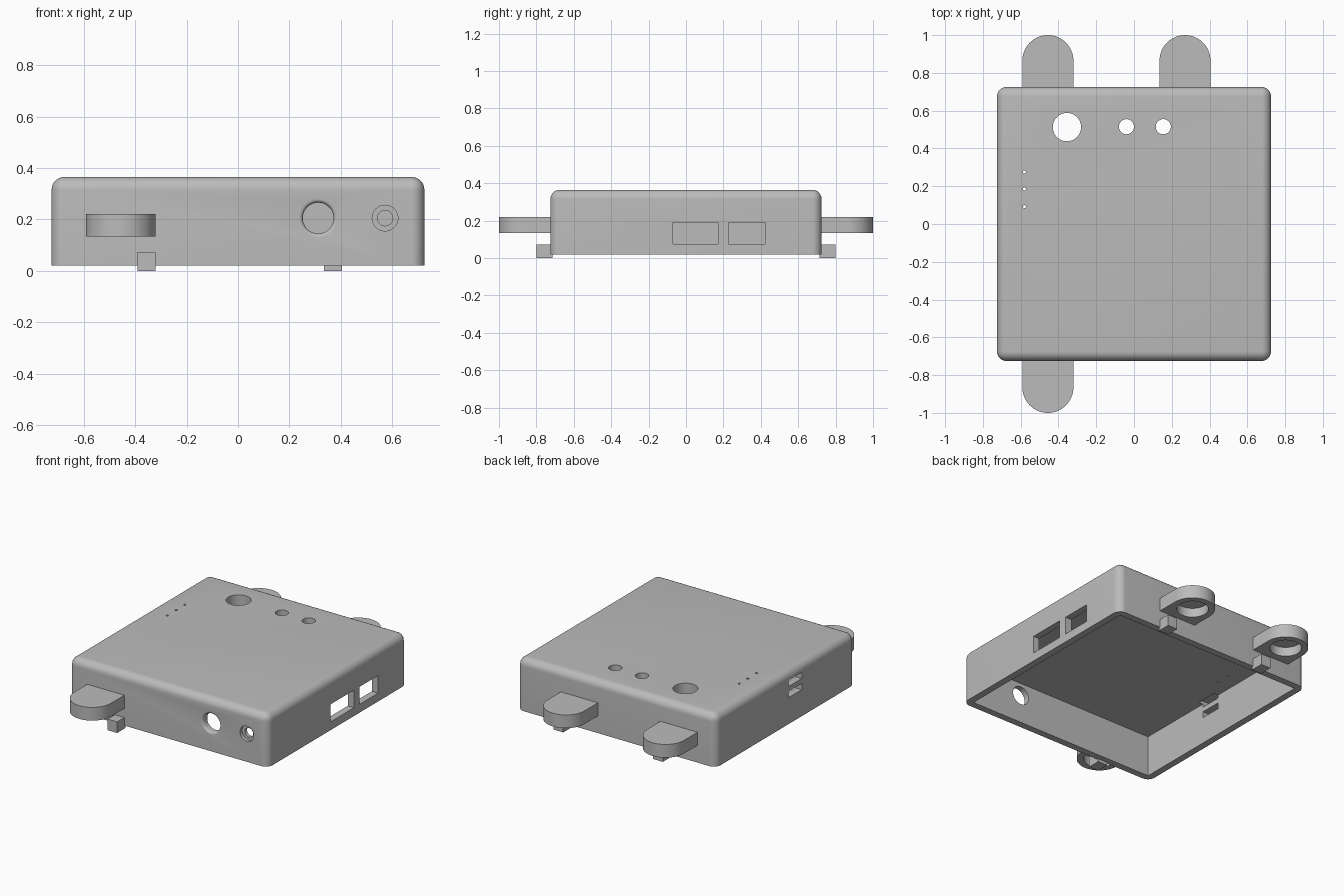
import bpy, bmesh, math
from mathutils import Matrix, Vector

cube = bpy.data.objects.get("Cube")
if cube:
    bpy.data.objects.remove(cube, do_unlink=True)

grey = bpy.data.materials.new("light grey plastic")
grey.use_nodes = True
colour = (0.5, 0.5, 0.5, 1)
grey.diffuse_color = colour
grey.node_tree.nodes["Principled BSDF"].inputs["Base Color"].default_value = colour


def finish(name, bm):
    bmesh.ops.recalc_face_normals(bm, faces=bm.faces)
    mesh = bpy.data.meshes.new(name)
    bm.to_mesh(mesh)
    bm.free()
    mesh.materials.append(grey)
    obj = bpy.data.objects.new(name, mesh)
    bpy.context.collection.objects.link(obj)
    return obj


def activate(obj):
    bpy.ops.object.select_all(action='DESELECT')
    obj.select_set(True)
    bpy.context.view_layer.objects.active = obj


def box(name, low, high):
    bm = bmesh.new()
    bmesh.ops.create_cube(bm, size=1)
    for v in bm.verts:
        v.co = [l + (h - l) * (c + 0.5) for l, h, c in zip(low, high, v.co)]
    return finish(name, bm)


def lathe(name, profile, place, axis, sides=48):
    """Solid of revolution: profile is (distance along axis, radius)."""
    bm = bmesh.new()
    turn = Vector((0, 0, 1)).rotation_difference(Vector(axis)).to_matrix()
    rings = []
    for h, r in profile:
        rings.append([bm.verts.new(Vector(place) + turn @ Vector(
            (r * math.cos(math.tau * i / sides), r * math.sin(math.tau * i / sides), h)))
            for i in range(sides)])
    for a, b in zip(rings, rings[1:]):
        for i in range(sides):
            j = (i + 1) % sides
            bm.faces.new((a[i], a[j], b[j], b[i]))
    bm.faces.new(rings[0])
    bm.faces.new(rings[-1])
    return finish(name, bm)


def cut(obj, cutter):
    mod = obj.modifiers.new("cut", 'BOOLEAN')
    mod.operation = 'DIFFERENCE'
    mod.solver = 'EXACT'
    mod.object = cutter
    activate(obj)
    bpy.ops.object.modifier_apply(modifier=mod.name)
    bpy.data.objects.remove(cutter, do_unlink=True)


def smooth(obj):
    activate(obj)
    bpy.ops.object.shade_smooth_by_angle(angle=math.radians(30))


HALF, BASE, TOP = 0.725, 0.02, 0.365
WALL, CEILING = 0.045, 0.288

# Case: rounded block, rim left sharp
case = box("case", (-HALF, -HALF, BASE), (HALF, HALF, TOP))
bm = bmesh.new()
bm.from_mesh(case.data)
edges = [e for e in bm.edges if max(v.co.z for v in e.verts) > BASE + 0.01]
bmesh.ops.bevel(bm, geom=edges, offset=0.05, segments=8, profile=0.5, affect='EDGES')
bm.to_mesh(case.data)
bm.free()

# Hollow, open at the bottom
inner = HALF - WALL
cut(case, box("hollow", (-inner, -inner, -0.1), (inner, inner, CEILING)))

# Holes in the lid
for x, y, r in [(-0.355, 0.513, 0.075), (-0.04, 0.515, 0.04), (0.155, 0.515, 0.04),
                (-0.58, 0.275, 0.008), (-0.58, 0.185, 0.008), (-0.58, 0.092, 0.008)]:
    cut(case, lathe("lid_hole", [(-0.2, r), (0.1, r)], (x, y, TOP), (0, 0, 1), 48 if r > 0.02 else 16))

# Large front hole with a rounded lip
lip = 0.015
curve = [(lip * (1 - math.cos(a)), 0.06 + lip * (1 - math.sin(a)))
         for a in [math.pi / 2 * i / 6 for i in range(7)]]
round_lip = [(-0.02, 0.06 + lip)] + [(d, r) for d, r in curve] + [(0.1, 0.06)]
cut(case, lathe("front_hole", round_lip, (0.312, -HALF, 0.205), (0, 1, 0)))

# Small counterbored front hole
cut(case, lathe("socket_hole", [(-0.02, 0.05), (0.022, 0.05), (0.022, 0.03), (0.1, 0.03)],
                (0.572, -HALF, 0.205), (0, 1, 0)))

# Rectangular ports on one side, two thin slots on the other
for y0, y1 in [(-0.07, 0.172), (0.228, 0.423)]:
    cut(case, box("port", (inner - 0.03, y0, 0.075), (HALF + 0.05, y1, 0.19)))
for z0 in (0.195, 0.268):
    cut(case, box("slot", (-HALF - 0.05, -0.17, z0), (-inner + 0.03, -0.03, z0 + 0.04)))
smooth(case)

# Mounting lugs with a blind recess beneath, each with a small foot
R, LOW, HIGH = 0.135, 0.133, 0.22
for name, x, side in [("front", -0.456, -1), ("back_right", -0.456, 1), ("back_left", 0.27, 1)]:
    bm = bmesh.new()
    centre = side * (1 - R)
    outline = [(x + R * math.cos(math.pi * i / 32), centre + side * R * math.sin(math.pi * i / 32))
               for i in range(33)]
    wall_y = side * (HALF - 0.01)
    outline += [(x - R, wall_y), (x + R, wall_y)]
    face = bm.faces.new([bm.verts.new((px, py, LOW)) for px, py in outline])
    top = bmesh.ops.extrude_face_region(bm, geom=[face])["geom"]
    bmesh.ops.translate(bm, verts=[v for v in top if isinstance(v, bmesh.types.BMVert)],
                        vec=(0, 0, HIGH - LOW))
    lug = finish(name + "_lug", bm)
    cut(lug, lathe("recess", [(-0.05, 0.095), (0.06, 0.095)], (x, centre, LOW), (0, 0, 1)))
    smooth(lug)
    y0, y1 = sorted((wall_y, side * 0.8))
    box(name + "_foot", (x + R - 0.07, y0, 0), (x + R, y1, 0.073))
